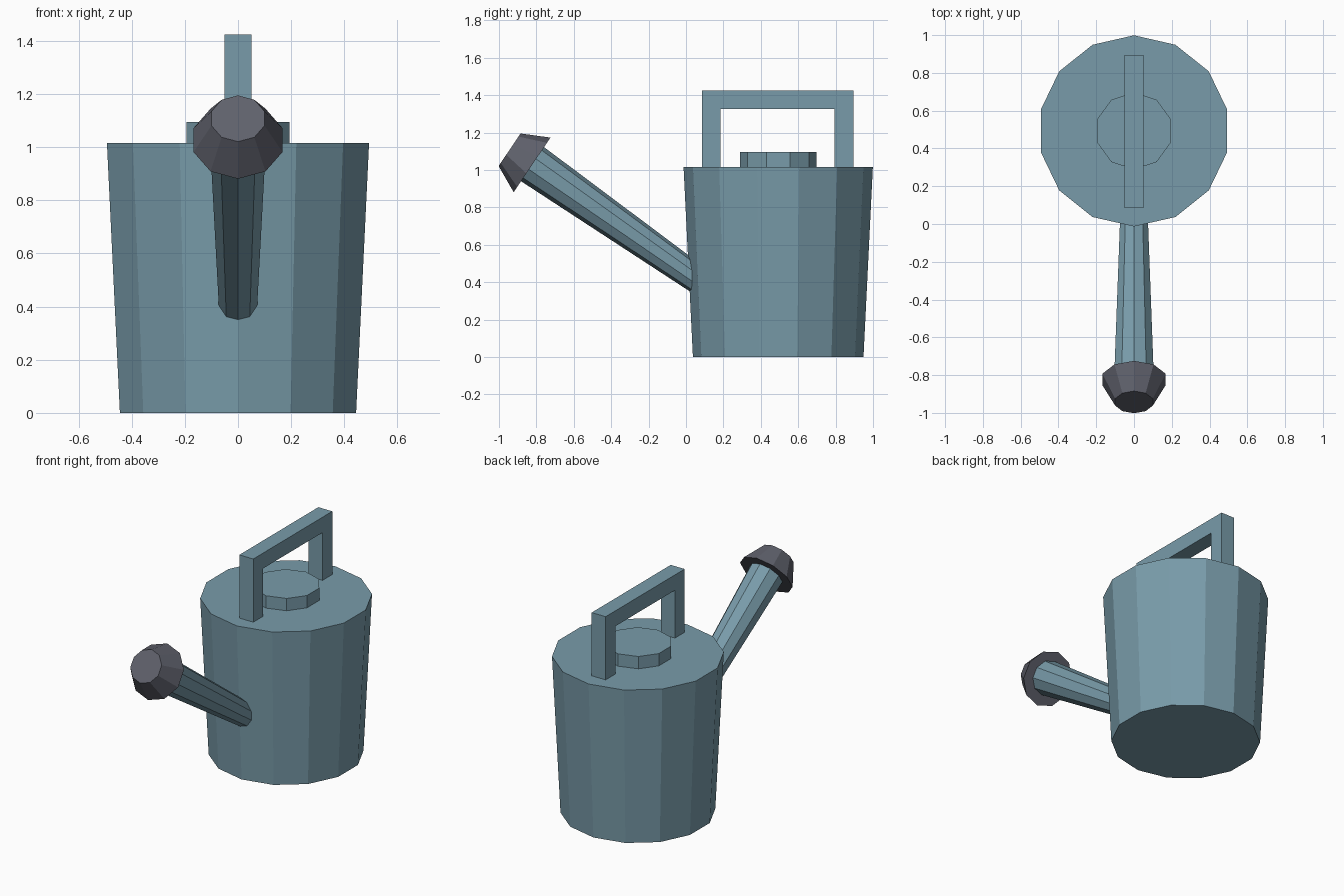
import bpy, bmesh, math
from mathutils import Vector

if "Cube" in bpy.data.objects:
    bpy.data.objects.remove(bpy.data.objects["Cube"])


def material(name, rgb):
    m = bpy.data.materials.new(name)
    m.diffuse_color = (*rgb, 1)
    m.use_nodes = True
    m.node_tree.nodes["Principled BSDF"].inputs["Base Color"].default_value = m.diffuse_color
    return m


BLUE = material("blue_grey_metal", (0.19, 0.33, 0.40))
DARK = material("dark_metal", (0.115, 0.12, 0.15))


def finish(name, bm, mat):
    bmesh.ops.recalc_face_normals(bm, faces=bm.faces[:])
    me = bpy.data.meshes.new(name)
    bm.to_mesh(me)
    bm.free()
    me.materials.append(mat)
    ob = bpy.data.objects.new(name, me)
    bpy.context.collection.objects.link(ob)
    return ob


def frustum(name, sides, p0, r0, p1, r1, mat):
    """Tapered prism between two (y, z) centres, with a corner in the x = 0 plane."""
    a, b = Vector((0, *p0)), Vector((0, *p1))
    u = Vector((1, 0, 0))
    v = (b - a).normalized().cross(u)
    bm = bmesh.new()
    rings = []
    for c, r in ((a, r0), (b, r1)):
        ring = []
        for i in range(sides):
            t = 2 * math.pi * i / sides
            ring.append(bm.verts.new(c + r * (math.sin(t) * u + math.cos(t) * v)))
        rings.append(ring)
        bm.faces.new(ring)
    lo, hi = rings
    for i in range(sides):
        j = (i + 1) % sides
        bm.faces.new((lo[i], lo[j], hi[j], hi[i]))
    return finish(name, bm, mat)


# Tank and filler lid
frustum("tank", 14, (0.493, 0), 0.456, (0.493, 1.015), 0.506, BLUE)
frustum("lid", 10, (0.493, 1.0), 0.204, (0.493, 1.095), 0.204, BLUE)

# Spout, widening towards the rose
frustum("spout", 10, (0.10, 0.387), 0.074, (-0.848, 1.050), 0.111, BLUE)

# Sprinkler rose
frustum("rose", 10, (-0.823, 1.027), 0.176, (-0.943, 1.108), 0.105, DARK)

# Handle: U profile in the side plane, extruded across x
profile = [(0.085, 1.01), (0.085, 1.425), (0.895, 1.425), (0.895, 1.01),
           (0.795, 1.01), (0.795, 1.325), (0.185, 1.325), (0.185, 1.01)]
bm = bmesh.new()
face = bm.faces.new([bm.verts.new((-0.05, y, z)) for y, z in profile])
ext = bmesh.ops.extrude_face_region(bm, geom=[face], use_keep_orig=True)
bmesh.ops.translate(bm, vec=(0.10, 0, 0),
                    verts=[g for g in ext["geom"] if isinstance(g, bmesh.types.BMVert)])
finish("handle", bm, BLUE)
